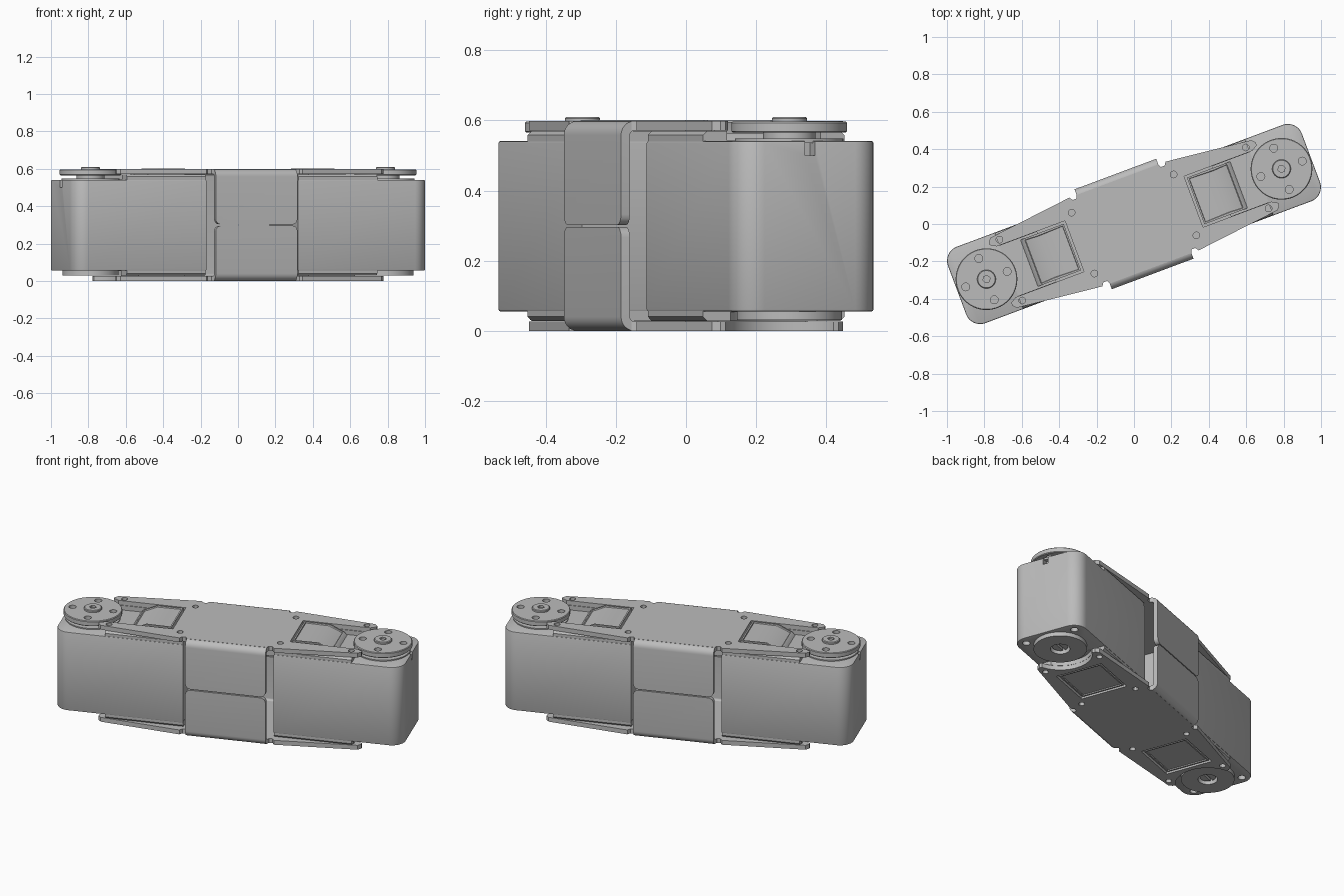
import bpy, bmesh, math
from mathutils import Matrix, Vector

if "Cube" in bpy.data.objects:
    bpy.data.objects.remove(bpy.data.objects["Cube"], do_unlink=True)

TOP = 0.598       # height of the upper bracket face
AXIS = 0.842      # distance of each output shaft from the middle
TURN = Matrix.Rotation(math.radians(20.5), 4, "Z")

grey = bpy.data.materials.new("grey plastic")
grey.use_nodes = True
colour = (0.5, 0.5, 0.5, 1)
grey.diffuse_color = colour
grey.node_tree.nodes["Principled BSDF"].inputs["Base Color"].default_value = colour


def finish(name, bm):
    bmesh.ops.recalc_face_normals(bm, faces=bm.faces)
    mesh = bpy.data.meshes.new(name)
    bm.to_mesh(mesh)
    bm.free()
    mesh.materials.append(grey)
    obj = bpy.data.objects.new(name, mesh)
    bpy.context.collection.objects.link(obj)
    return obj


def prism(name, points, low, high, plane="xy"):
    """Extrude a closed profile along the axis normal to its plane."""
    place = {"xy": lambda a, b, c: (a, b, c), "xz": lambda a, b, c: (a, c, b),
             "yz": lambda a, b, c: (c, a, b)}[plane]
    bm = bmesh.new()
    face = bm.faces.new([bm.verts.new(place(a, b, low)) for a, b in points])
    new = bmesh.ops.extrude_face_region(bm, geom=[face])["geom"]
    shift = Vector(place(0, 0, high - low))
    bmesh.ops.translate(bm, vec=shift, verts=[v for v in new if isinstance(v, bmesh.types.BMVert)])
    return finish(name, bm)


def box(name, x0, x1, y0, y1, z0, z1):
    return prism(name, [(x0, y0), (x1, y0), (x1, y1), (x0, y1)], z0, z1)


def arc(x, y, radius, start, end, steps):
    angles = [math.radians(start + (end - start) * i / steps) for i in range(steps + 1)]
    return [(x + radius * math.cos(a), y + radius * math.sin(a)) for a in angles]


def disc(name, x, y, radius, z0, z1, sides=48):
    return prism(name, arc(x, y, radius, 0, 360, sides)[:-1], z0, z1)


def cut(obj, cutters):
    bpy.context.view_layer.objects.active = obj
    for cutter in cutters:
        cutter.hide_render = True
        mod = obj.modifiers.new("cut", "BOOLEAN")
        mod.operation, mod.solver, mod.object = "DIFFERENCE", "EXACT", cutter
        bpy.ops.object.modifier_apply(modifier=mod.name)
        bpy.data.objects.remove(cutter, do_unlink=True)
    return obj


def bevel(obj, rule, width, segments):
    """Round the edges for which rule(first, second) is true."""
    bm = bmesh.new()
    bm.from_mesh(obj.data)
    edges = [e for e in bm.edges if rule(e.verts[0].co, e.verts[1].co)]
    bmesh.ops.bevel(bm, geom=edges, offset=width, segments=segments, profile=0.5, affect="EDGES")
    bm.to_mesh(obj.data)
    bm.free()
    return obj


def inset_panel(obj, direction):
    """Sink a framed panel into the face that points up or down."""
    bm = bmesh.new()
    bm.from_mesh(obj.data)
    bm.normal_update()
    faces = [f for f in bm.faces if f.normal.z * direction > 0.9]
    bmesh.ops.inset_region(bm, faces=faces, thickness=0.012)
    bmesh.ops.inset_region(bm, faces=faces, thickness=0.003, depth=-0.006)
    bm.to_mesh(obj.data)
    bm.free()
    return obj


def flat_edges(a, b):
    return abs(a.z - b.z) < 0.001


# Brackets: flat plate with tapered arms, and two folded side flanges
quarter = [(0.762, 0.18), (0.745, 0.2), (0.275, 0.253), (0.262, 0.235), (0.24, 0.235), (0.233, 0.253)]
outline = (quarter + [(-x, y) for x, y in reversed(quarter)]
           + [(-x, -y) for x, y in quarter] + [(x, -y) for x, y in reversed(quarter)])


def bracket(prefix, window_end):
    parts = []
    plate = prism(prefix + "_bracket_plate", outline, TOP - 0.027, TOP)
    cutters = []
    for side in (1, -1):
        cutters.append(disc("shaft_cutter", side * AXIS, 0, 0.183, 0.5, 0.7))
        ends = sorted((side * 0.34, side * window_end))
        cutters.append(box("window_cutter", *ends, -0.145, 0.145, 0.5, 0.7))
        for x in (0.291, 0.703):
            for y in (0.174, -0.174):
                cutters.append(disc("screw_cutter", side * x, y, 0.018, 0.5, 0.7, 12))
    parts.append(cut(plate, cutters))
    for side, word in ((1, "back"), (-1, "front")):
        outer = arc(0.245, TOP - 0.04, 0.04, 90, 0, 6) + [(0.285, 0.302)]
        inner = [(0.258, 0.302)] + arc(0.245, TOP - 0.04, 0.013, 0, 90, 6)
        flange = prism(f"{prefix}_{word}_flange", [(side * y, z) for y, z in outer + inner],
                       -0.233, 0.233, "yz")
        bevel(flange, lambda a, b: max(a.z, b.z) < 0.31 and abs(a.x - b.x) < 0.001, 0.03, 4)
        parts.append(flange)
    return parts


bracket("upper", 0.75)
for part in bracket("lower", 0.63):
    part.data.transform(Matrix.Translation((0, 0, TOP)) @ Matrix.Scale(-1, 4, (0, 0, 1)))
    part.data.flip_normals()


def servo(prefix):
    parts = []
    # Main case with rounded outer corners
    profile = ([(0.262, -0.218)] + arc(0.93, -0.138, 0.08, -90, 0, 8)
               + arc(0.93, 0.138, 0.08, 0, 90, 8) + [(0.262, 0.218)])
    case = bevel(prism(prefix + "_case", profile, 0.055, 0.541), flat_edges, 0.006, 2)
    cutters = [box("cable_notch", 0.97, 1.1, -0.015, 0.015, 0.5, 0.6),
               disc("idler_hole", AXIS, 0, 0.055, 0, 0.085, 32)]
    cutters += [disc("screw_hole", 0.955, y, 0.022, 0, 0.08, 16) for y in (0.155, -0.155)]
    parts.append(cut(case, cutters))

    # Raised core that carries the brackets
    core = box(prefix + "_core", 0.264, 0.715, -0.215, 0.215, 0.028, TOP - 0.028)
    bevel(core, lambda a, b: flat_edges(a, b) and abs(a.y - b.y) < 0.001, 0.012, 1)
    parts.append(cut(core, [box("pocket", 0.5, 0.8, -0.143, 0.143, 0.542, 0.7),
                            disc("round_pocket", AXIS, 0, 0.183, 0.542, 0.7),
                            disc("idler_gap", AXIS, 0, 0.183, 0, 0.054)]))

    # Sloped housing in the upper window and cover in the lower window
    housing = prism(prefix + "_sloped_housing", [(0.352, 0.54), (0.352, TOP + 0.003),
                    (0.5, TOP + 0.003), (0.585, 0.56), (0.6, 0.54)], -0.133, 0.133, "xz")
    parts.append(inset_panel(housing, 1))
    cover = box(prefix + "_lower_cover", 0.352, 0.618, -0.133, 0.133, 0.004, 0.04)
    parts.append(inset_panel(cover, -1))

    # Output shaft: boss, hub, horn disc and cap
    parts.append(disc(prefix + "_boss", AXIS, 0, 0.155, 0.535, 0.548))
    parts.append(disc(prefix + "_hub", AXIS, 0, 0.075, 0.54, 0.57))
    horn = bevel(disc(prefix + "_horn", AXIS, 0, 0.165, 0.565, 0.597, 64), flat_edges, 0.004, 1)
    ring = arc(AXIS, 0, 0.118, 0, 360, 4)[:-1]
    parts.append(cut(horn, [disc("horn_hole", x, y, 0.021, 0.5, 0.7, 16) for x, y in ring]))
    cap = bevel(disc(prefix + "_cap", AXIS, 0, 0.05, 0.59, 0.61, 32), flat_edges, 0.004, 1)
    parts.append(cut(cap, [disc("cap_hole", AXIS, 0, 0.02, 0.598, 0.7, 6)]))

    # Idler below the case, with a slotted screw
    idler = disc(prefix + "_idler", AXIS, 0, 0.15, 0.03, 0.06)
    parts.append(cut(idler, [disc("idler_hole", AXIS, 0, 0.055, 0, 0.1, 32)]))
    screw = disc(prefix + "_idler_screw", AXIS, 0, 0.045, 0.045, 0.09, 32)
    parts.append(cut(screw, [box("slot", 0.7, 1.0, -0.007, 0.007, 0, 0.06)]))
    return parts


servo("left")
for part in servo("right"):
    part.data.transform(Matrix.Rotation(math.pi, 4, "Z"))

# Turn the whole assembly and smooth the rounded surfaces
bpy.ops.object.select_all(action="DESELECT")
for obj in bpy.context.scene.objects:
    if obj.type == "MESH" and grey.name in obj.data.materials:
        obj.data.transform(TURN)
        obj.select_set(True)
        bpy.context.view_layer.objects.active = obj
bpy.ops.object.shade_smooth_by_angle(angle=math.radians(30))
